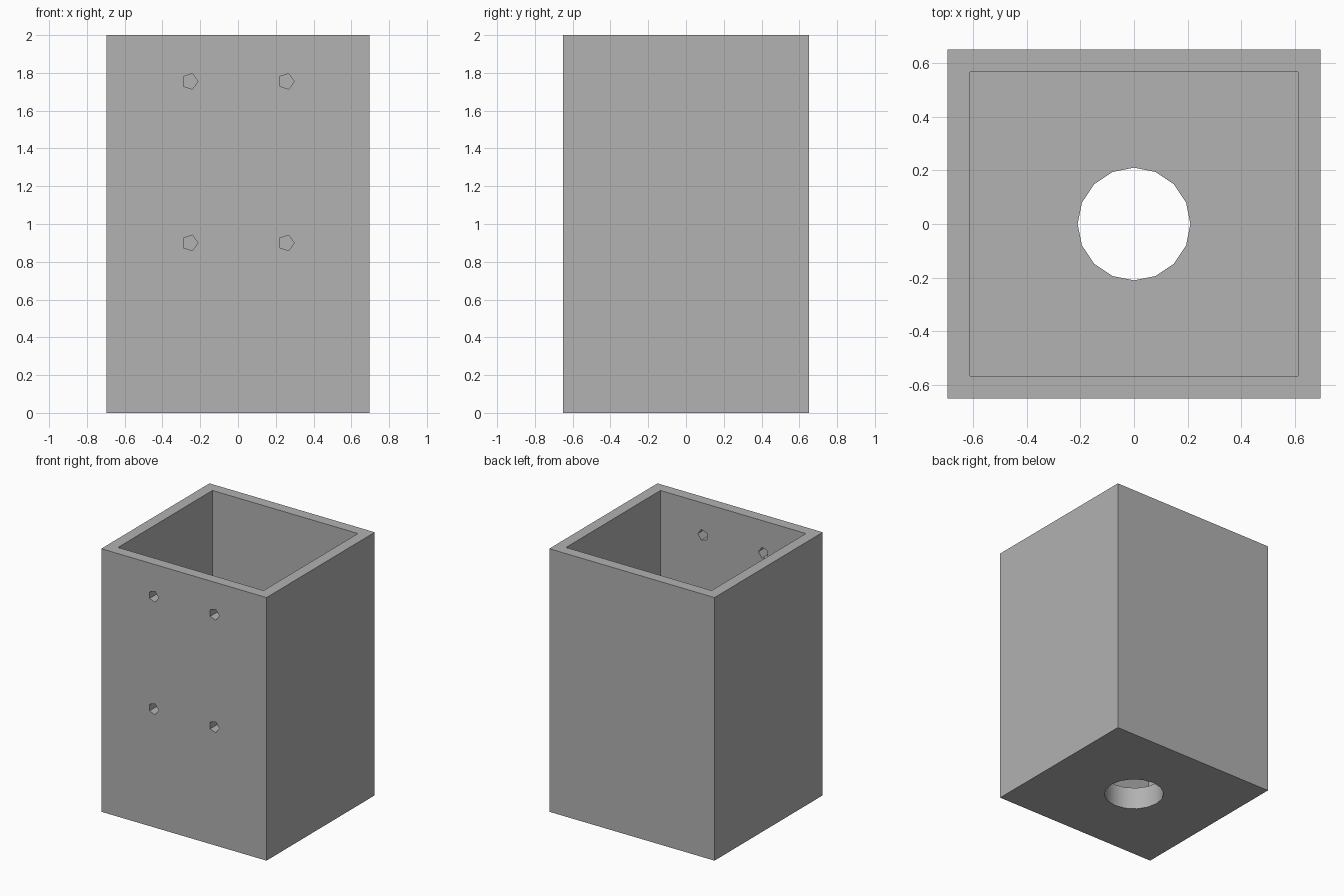
import bpy
from math import pi

WIDTH, DEPTH, HEIGHT = 1.39, 1.30, 2.0
WALL, FLOOR = 0.083, 0.17

cube = bpy.data.objects.get("Cube")
if cube:
    bpy.data.objects.remove(cube, do_unlink=True)

# Single plain grey
grey = bpy.data.materials.new("plain_grey")
grey.use_nodes = True
colour = (0.445, 0.445, 0.445, 1)
grey.diffuse_color = colour
grey.node_tree.nodes["Principled BSDF"].inputs["Base Color"].default_value = colour


def make_box(name, size, bottom):
    bpy.ops.mesh.primitive_cube_add(size=1, location=(0, 0, bottom + size[2] / 2))
    obj = bpy.context.object
    obj.name = name
    obj.scale = size
    bpy.ops.object.transform_apply(location=True, rotation=True, scale=True)
    obj.data.materials.append(grey)
    return obj


def make_drill(name, sides, radius, depth, location, rotation):
    bpy.ops.mesh.primitive_cylinder_add(vertices=sides, radius=radius, depth=depth,
                                        location=location, rotation=rotation)
    obj = bpy.context.object
    obj.name = name
    obj.data.materials.append(grey)
    return obj


def cut(target, cutter):
    cutter.hide_render = True
    mod = target.modifiers.new("cut", 'BOOLEAN')
    mod.operation = 'DIFFERENCE'
    mod.solver = 'EXACT'
    mod.object = cutter
    bpy.context.view_layer.objects.active = target
    bpy.ops.object.modifier_apply(modifier=mod.name)
    bpy.data.objects.remove(cutter, do_unlink=True)


# Outer body, hollowed from the top
body = make_box("box_body", (WIDTH, DEPTH, HEIGHT), 0)
cut(body, make_box("cavity", (WIDTH - 2 * WALL, DEPTH - 2 * WALL, HEIGHT), FLOOR))

# Round drain hole through the floor
cut(body, make_drill("drain_hole", 16, 0.21, 1, (0, 0, 0), (0, 0, 0)))

# Four five-sided screw holes through the front wall, points toward +x
for x in (-0.255, 0.255):
    for z in (0.9, 1.755):
        cut(body, make_drill("screw_hole", 5, 0.043, 0.4,
                             (x, -DEPTH / 2, z), (pi / 2, pi / 2, 0)))

# Smooth the round hole, keep every corner sharp
bpy.ops.object.select_all(action='DESELECT')
body.select_set(True)
bpy.context.view_layer.objects.active = body
bpy.ops.object.shade_smooth_by_angle(angle=pi / 6)
